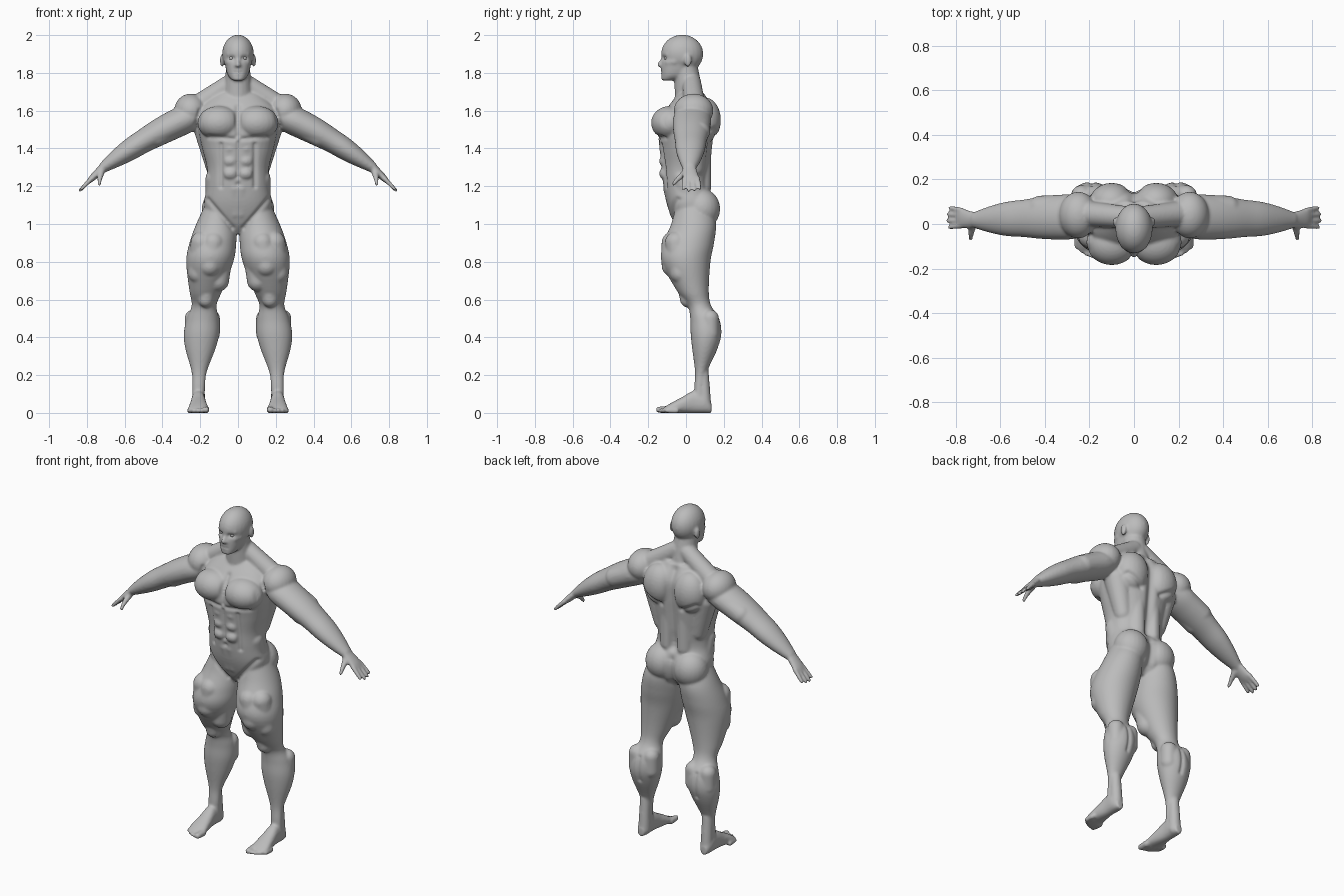
import bpy
import bmesh
import math
from mathutils import Vector, Matrix

default_cube = bpy.data.objects.get("Cube")
if default_cube:
    bpy.data.objects.remove(default_cube, do_unlink=True)

X_AXIS, Y_AXIS, Z_AXIS = Matrix.Identity(3)
GREY = (0.5, 0.5, 0.5, 1)
skin_grey = bpy.data.materials.new("skin_grey")
skin_grey.use_nodes = True
skin_grey.diffuse_color = GREY
skin_grey.node_tree.nodes["Principled BSDF"].inputs["Base Color"].default_value = GREY

clay = bmesh.new()  # left half of the figure; mirrored and fused later


def catmull_rom(before, start, end, after, t):
    """Blend one number smoothly between neighbouring rings."""
    leaving, arriving = (end - before) / 2, (after - start) / 2
    bend = end - start
    return start + t * (leaving + t * (3 * bend - 2 * leaving - arriving
                                       + t * (leaving + arriving - 2 * bend)))


def loft(rings, across, along, power=2, steps=5, sides=40):
    """Skin rings given as (x, y, z, half width across, half width along)."""
    padded = [rings[0], *rings, rings[-1]]
    smooth_rings = []
    for window in zip(padded, padded[1:], padded[2:], padded[3:]):
        for step in range(steps):
            smooth_rings.append([catmull_rom(*column, step / steps) for column in zip(*window)])
    smooth_rings.append(rings[-1])
    loops = []
    for x, y, z, wide, deep in smooth_rings:
        loop = []
        for side in range(sides):
            angle = math.tau * side / sides
            c, s = math.cos(angle), math.sin(angle)
            c = math.copysign(abs(c) ** (2 / power), c)
            s = math.copysign(abs(s) ** (2 / power), s)
            loop.append(clay.verts.new(Vector((x, y, z)) + across * c * wide + along * s * deep))
        loops.append(loop)
    for low, high in zip(loops, loops[1:]):
        for side in range(sides):
            clay.faces.new((low[side - 1], low[side], high[side], high[side - 1]))
    clay.faces.new(loops[0])
    clay.faces.new(loops[-1])


def muscle(start, end, radius, end_radius=None):
    """Rounded capsule from start to end."""
    start, end = Vector(start), Vector(end)
    turn = (end - start).to_track_quat("Z", "Y")
    made = bmesh.ops.create_uvsphere(clay, u_segments=20, v_segments=13, radius=1)
    for vert in made["verts"]:
        if vert.co.z > 0:
            vert.co = end + turn @ vert.co * (end_radius or radius)
        else:
            vert.co = start + turn @ vert.co * radius


def blob(centre, size):
    """Ellipsoid mass."""
    place = Matrix.Translation(centre) @ Matrix.Diagonal((*size, 1))
    bmesh.ops.create_uvsphere(clay, u_segments=24, v_segments=16, radius=1, matrix=place)


# Torso rows from crotch to collar: height, middle, half width, half depth
torso_rows = [(.95, .03, .03, .05), (1, .04, .15, .1), (1.1, .03, .18, .13), (1.2, 0, .165, .12),
              (1.3, 0, .165, .13), (1.4, 0, .19, .14), (1.5, 0, .21, .15), (1.6, .02, .21, .13),
              (1.69, .03, .12, .07)]
# Jaw rows from chin to temple, in the same order
jaw_rows = [(1.76, -.1, .03, .03), (1.79, -.06, .055, .07), (1.85, -.04, .07, .09),
            (1.9, -.02, .08, .1)]
for rows in (torso_rows, jaw_rows):
    loft([(0, middle, height, wide, deep) for height, middle, wide, deep in rows],
         X_AXIS, Y_AXIS, power=2.3)

# Neck, cranium, ear
muscle((0, .02, 1.65), (0, 0, 1.82), .08, .064)
blob((0, -.02, 1.9), (.084, .112, .102))
blob((.084, .01, 1.865), (.012, .02, .034))
# Nose, nostril, brow, cheekbone, lips
muscle((0, -.127, 1.87), (0, -.142, 1.843), .008, .012)
blob((.012, -.13, 1.838), (.01, .01, .008))
muscle((0, -.12, 1.897), (.05, -.1, 1.897), .011)
muscle((.045, -.095, 1.855), (.06, -.06, 1.86), .017)
for lip_height in (1.797, 1.81):
    muscle((0, -.126, lip_height), (.014, -.12, lip_height), .008)

# Chest, trapezius, shoulder blade, shoulder
blob((.1, -.085, 1.535), (.115, .1, .09))
muscle((.03, .03, 1.75), (.2, .045, 1.635), .05, .058)
blob((.1, .1, 1.55), (.1, .085, .12))
blob((.25, .04, 1.6), (.088, .105, .09))
# Side of the back, lower back, flank, buttock
muscle((.16, .05, 1.5), (.12, .05, 1.3), .075, .05)
muscle((.05, .08, 1.4), (.05, .08, 1.2), .055)
muscle((.12, -.02, 1.24), (.12, .01, 1.14), .053)
blob((.092, .085, 1.08), (.1, .096, .105))
# Abdominal pads and lower belly
for row in range(3):
    blob((.04, -.108, 1.4 - row / 15), (.042, .034, .034))
muscle((.02, -.08, 1.19), (.015, -.045, 1.06), .042)

# Arm: half widths evenly spaced along an arched bone
shoulder, wrist = Vector((.2, .035, 1.59)), Vector((.72, .018, 1.295))
bone = (wrist - shoulder).normalized()
arm_widths = (.08, .1, .1, .094, .084, .077, .06, .035)
arm_rings = []
for index, width in enumerate(arm_widths):
    t = index / (len(arm_widths) - 1)
    joint = shoulder.lerp(wrist, t) + Z_AXIS * math.sin(math.pi * t) * .02
    arm_rings.append((*joint, width, width * .75))
loft(arm_rings, Y_AXIS, bone.cross(Y_AXIS))
muscle((.33, 0, 1.52), (.43, 0, 1.465), .058)      # biceps
muscle((.31, .075, 1.54), (.42, .07, 1.49), .058)  # triceps

# Palm, fingers and thumb
reach = Vector((.07, 0, -.07))
palm_rings = []
for along, wide, thick in ((-.2, .034, .022), (.3, .04, .02), (.7, .045, .018), (1, .042, .012)):
    palm_rings.append((*(wrist + reach * along + Y_AXIS * along * .01), wide, thick))
loft(palm_rings, Y_AXIS, reach.normalized().cross(Y_AXIS))
for finger in range(4):
    knuckle = wrist + reach * .75 + Y_AXIS * (finger * .023 - .026)
    length = .95 - abs(finger - 1.3) / 9
    muscle(knuckle, knuckle + reach * length + Y_AXIS * (finger - 1) * .006, .0135, .01)
thumb_joint = Vector((.732, -.045, 1.237))
muscle((.725, 0, 1.275), thumb_joint, .02, .013)
muscle(thumb_joint, (.733, -.066, 1.212), .013, .01)

# Leg rows from hip to ankle: height, middle, half width
leg_rows = [(1.1, .04, .08), (1, .04, .106), (.9, .015, .124), (.8, 0, .125), (.65, .035, .088),
            (.57, .07, .066), (.5, .1, .085), (.42, .107, .094), (.34, .1, .08), (.22, .08, .041),
            (.14, .07, .034), (.06, .07, .035)]
loft([(.21 - .095 * height ** 2, middle, height, wide, wide * (.7 + .42 * height))
      for height, middle, wide in leg_rows], X_AXIS, Y_AXIS)
muscle((.13, -.07, .9), (.15, -.07, .78), .06)              # front thigh
muscle((.19, -.05, .9), (.21, -.03, .74), .062, .055)       # outer thigh
muscle((.09, -.02, .8), (.105, -.01, .7), .058)             # inner thigh
muscle((.165, 0, .65), (.17, .01, .6), .042)                # kneecap
muscle((.208, .09, .22), (.208, .1, .035), .03, .035)       # tendon and heel
for calf_head in (.142, .236):
    muscle((calf_head, .128, .5), (calf_head, .128, .42), .047)

# Foot rows from heel to ball: position, half width, half height
foot_rows = [(.135, .02, .025), (.1, .035, .05), (.04, .036, .058), (-.02, .044, .042),
             (-.08, .052, .026), (-.115, .046, .015)]
loft([(.21, position, high, wide, high) for position, wide, high in foot_rows],
     X_AXIS, Z_AXIS, power=2.3)
for toe in range(5):
    radius = .012 if toe else .017
    tip = Vector((.17 + toe * .0215, -.144 + toe ** 2 * .0027, radius))
    muscle(tip + Y_AXIS * .05, tip, radius + .003, radius)

# Fuse both halves into one smooth skin
bmesh.ops.recalc_face_normals(clay, faces=clay.faces)
half_mesh = bpy.data.meshes.new("body_clay")
clay.to_mesh(half_mesh)
clay.free()
body = bpy.data.objects.new("body", half_mesh)
bpy.context.collection.objects.link(body)
mirror = body.modifiers.new("mirror", "MIRROR")
mirror.use_mirror_merge = False
remesh = body.modifiers.new("fuse", "REMESH")
remesh.mode = "VOXEL"
remesh.voxel_size = 0.007
soften = body.modifiers.new("soften", "SMOOTH")
soften.iterations = 7
bpy.context.view_layer.update()
skin = bpy.data.meshes.new_from_object(body.evaluated_get(bpy.context.evaluated_depsgraph_get()))
body.modifiers.clear()
body.data = skin
bpy.data.meshes.remove(half_mesh)

# Creases pressed into the skin: from (x, z), to (x, z), half width
FRONT, BACK = -1, 1
creases = {
    FRONT: [((.028, 1.878), (.04, 1.878), .012),  # eye socket
            ((0, 1.803), (.02, 1.803), .004),     # mouth
            ((0, 1.47), (0, 1.62), .015),         # breastbone
            ((.02, 1.45), (.15, 1.46), .012),     # under the chest
            ((0, 1.25), (0, 1.43), .01),          # middle of the belly
            ((0, 1.21), (.001, 1.21), .012),      # navel
            ((.09, 1.42), (.09, 1.2), .012),      # edge of the belly
            ((.03, .98), (.16, 1.13), .012),      # groin
            ((.2, 1.6), (.22, 1.52), .012)],      # chest to shoulder
    BACK: [((0, 1.2), (0, 1.66), .025),           # spine
           ((0, .98), (0, 1.13), .025),           # between the buttocks
           ((.07, 1.45), (.17, 1.5), .014),       # under the shoulder blade
           ((.19, .36), (.19, .5), .012)],        # split of the calf
}
normals = [normal.vector.copy() for normal in skin.vertex_normals]
for vert, normal in zip(skin.vertices, normals):
    spot = Vector((abs(vert.co.x), vert.co.z))
    push = 0
    for start, end, width in creases[FRONT if normal.y < 0 else BACK]:
        start, span = Vector(start), Vector(end) - Vector(start)
        t = min(max((spot - start).dot(span) / span.length_squared, 0), 1)
        gap = (spot - start - span * t).length / width
        push += width * .7 * min(1, abs(normal.y) * 2) * math.exp(-gap * gap)
    vert.co -= normal * push
skin.materials.clear()
skin.materials.append(skin_grey)
skin.shade_smooth()

# Eyeballs
for label, side in (("left_eye", 1), ("right_eye", -1)):
    bpy.ops.mesh.primitive_uv_sphere_add(segments=20, ring_count=12, radius=.012,
                                         location=(side * .034, -.103, 1.878))
    eye = bpy.context.object
    eye.name = label
    eye.data.materials.append(skin_grey)
    eye.data.shade_smooth()
